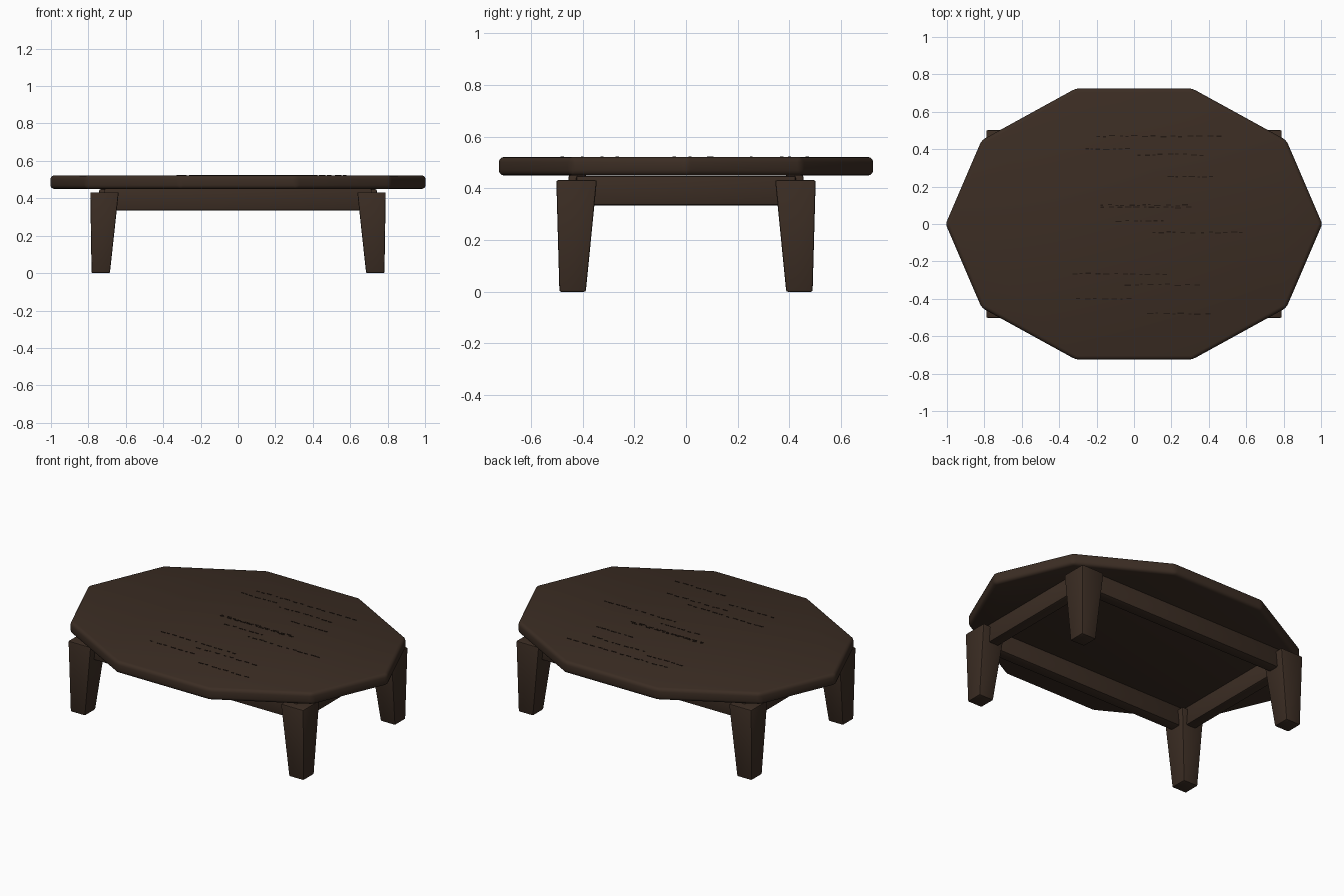
import bpy, bmesh, math, random

if "Cube" in bpy.data.objects:
    bpy.data.objects.remove(bpy.data.objects["Cube"])

random.seed(4)


def material(name, colour):
    m = bpy.data.materials.new(name)
    m.diffuse_color = (*colour, 1)
    m.use_nodes = True
    m.node_tree.nodes["Principled BSDF"].inputs["Base Color"].default_value = m.diffuse_color
    return m


WOOD = material("dark wood", (0.044, 0.026, 0.017))
GRAIN = material("grain brown", (0.016, 0.009, 0.006))


def loft(name, bottom, top, z0, z1, bevel, segments=2):
    """Solid between two matching outlines, with rounded edges."""
    bm = bmesh.new()
    a = [bm.verts.new((x, y, z0)) for x, y in bottom]
    b = [bm.verts.new((x, y, z1)) for x, y in top]
    n = len(a)
    bm.faces.new(a[::-1])
    bm.faces.new(b)
    for i in range(n):
        j = (i + 1) % n
        bm.faces.new((a[i], a[j], b[j], b[i]))
    bmesh.ops.recalc_face_normals(bm, faces=bm.faces)
    bmesh.ops.bevel(bm, geom=bm.edges[:], offset=bevel, segments=segments,
                    profile=0.5, affect='EDGES', clamp_overlap=True)
    mesh = bpy.data.meshes.new(name)
    bm.to_mesh(mesh)
    bm.free()
    obj = bpy.data.objects.new(name, mesh)
    bpy.context.collection.objects.link(obj)
    mesh.materials.append(WOOD)
    bpy.ops.object.select_all(action='DESELECT')
    obj.select_set(True)
    bpy.context.view_layer.objects.active = obj
    bpy.ops.object.shade_smooth_by_angle(angle=math.radians(40))
    return obj


def rect(x0, x1, y0, y1):
    x0, x1 = sorted((x0, x1))
    y0, y1 = sorted((y0, y1))
    return [(x0, y0), (x1, y0), (x1, y1), (x0, y1)]


# Ten-sided tabletop
outline = [(1.007 * math.cos(math.tau * i / 10), 0.762 * math.sin(math.tau * i / 10))
           for i in range(10)]
loft("tabletop", outline, outline, 0.45, 0.522, 0.02, 3)

# Tapered legs, one in each corner
for sx, side in ((-1, "left"), (1, "right")):
    for sy, end in ((-1, "front"), (1, "back")):
        loft(f"{end}_{side}_leg",
             rect(sx * 0.685, sx * 0.783, sy * 0.388, sy * 0.49),
             rect(sx * 0.638, sx * 0.79, sy * 0.345, sy * 0.502),
             0.0, 0.432, 0.007)

# Apron rails between the legs
for s, end, side in ((-1, "front", "left"), (1, "back", "right")):
    r = rect(-0.715, 0.715, s * 0.385, s * 0.455)
    loft(f"{end}_apron", r, r, 0.335, 0.452, 0.008)
    r = rect(s * 0.675, s * 0.742, -0.425, 0.425)
    loft(f"{side}_apron", r, r, 0.335, 0.449, 0.008)

# Broken grain lines on the tabletop: start x, end x, y
lines = [(-0.2, 0.45, 0.47), (-0.26, -0.02, 0.4), (0.02, 0.36, 0.37),
         (0.18, 0.44, 0.255), (-0.18, 0.3, 0.1), (-0.18, 0.3, 0.088),
         (-0.1, 0.15, 0.015), (0.1, 0.57, -0.045), (-0.33, 0.19, -0.267),
         (-0.05, 0.37, -0.325), (-0.31, 0.0, -0.4), (0.07, 0.39, -0.48)]
bm = bmesh.new()
for x0, x1, y in lines:
    x = x0
    while x < x1:
        length = random.uniform(0.012, 0.035)
        yy = y + random.uniform(-0.004, 0.004)
        dash = bmesh.ops.create_cube(bm, size=1)["verts"]
        bmesh.ops.scale(bm, vec=(length, 0.006, 0.004), verts=dash)
        bmesh.ops.translate(bm, vec=(x + length / 2, yy, 0.522), verts=dash)
        x += length + random.uniform(0.008, 0.03)
mesh = bpy.data.meshes.new("wood_grain")
bm.to_mesh(mesh)
bm.free()
mesh.materials.append(GRAIN)
bpy.context.collection.objects.link(bpy.data.objects.new("wood_grain", mesh))
